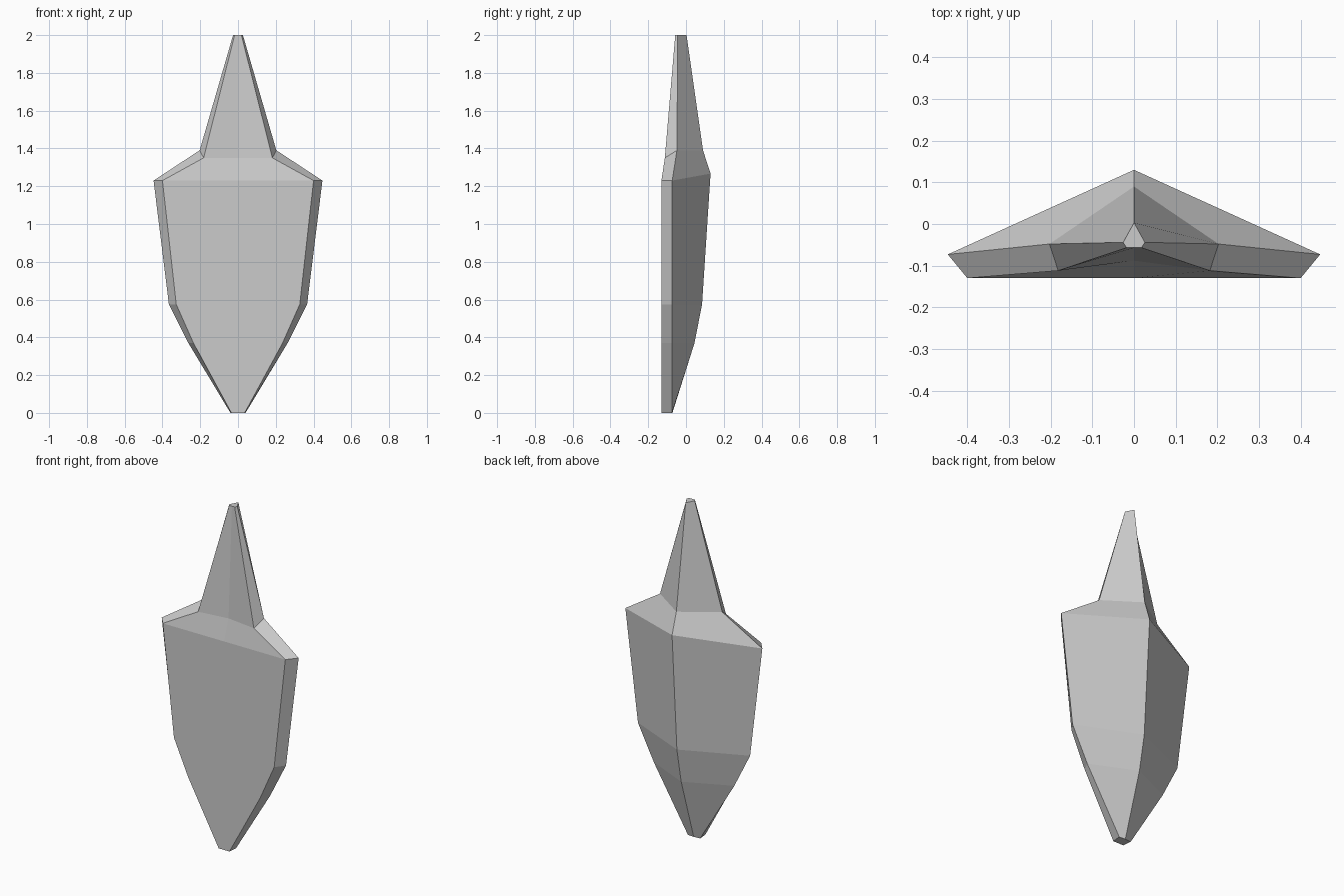
import bpy
import bmesh

cube = bpy.data.objects.get("Cube")
if cube:
    bpy.data.objects.remove(cube, do_unlink=True)

# Single stone grey
grey = bpy.data.materials.new("stone_grey")
grey.use_nodes = True
colour = (0.6, 0.6, 0.6, 1)
grey.diffuse_color = colour
grey.node_tree.nodes["Principled BSDF"].inputs["Base Color"].default_value = colour


def ring(bm, front, side, back, front_mid_y=None):
    """Six-point section: front and side are (x, y, z), back is (y, z)."""
    fx, fy, fz = front
    sx, sy, sz = side
    mid = fy if front_mid_y is None else front_mid_y
    points = [(0, mid, fz), (fx, fy, fz), (sx, sy, sz), (0, *back),
              (-sx, sy, sz), (-fx, fy, fz)]
    return [bm.verts.new(p) for p in points]


# Faceted body, sloping shoulder and spire lofted through the sections
bm = bmesh.new()
rings = [
    ring(bm, (.035, -.13, 0), (.04, -.075, 0), (-.072, 0)),
    ring(bm, (.236, -.13, .37), (.263, -.075, .37), (.045, .37)),
    ring(bm, (.327, -.13, .575), (.366, -.075, .575), (.085, .575)),
    ring(bm, (.4, -.13, 1.23), (.447, -.073, 1.23), (.13, 1.267)),
    ring(bm, (.182, -.112, 1.35), (.203, -.048, 1.39), (.09, 1.39), -.088),
    ring(bm, (.018, -.057, 2), (.026, -.044, 2), (.003, 2)),
]
for low, high in zip(rings, rings[1:]):
    for i in range(6):
        j = (i + 1) % 6
        bm.faces.new((low[i], low[j], high[j], high[i]))

# End caps
bm.faces.new(rings[0][::-1])
bm.faces.new(rings[-1])
bmesh.ops.recalc_face_normals(bm, faces=bm.faces)

mesh = bpy.data.meshes.new("faceted_shard")
bm.to_mesh(mesh)
bm.free()
mesh.materials.append(grey)
shard = bpy.data.objects.new("faceted_shard", mesh)
bpy.context.collection.objects.link(shard)
